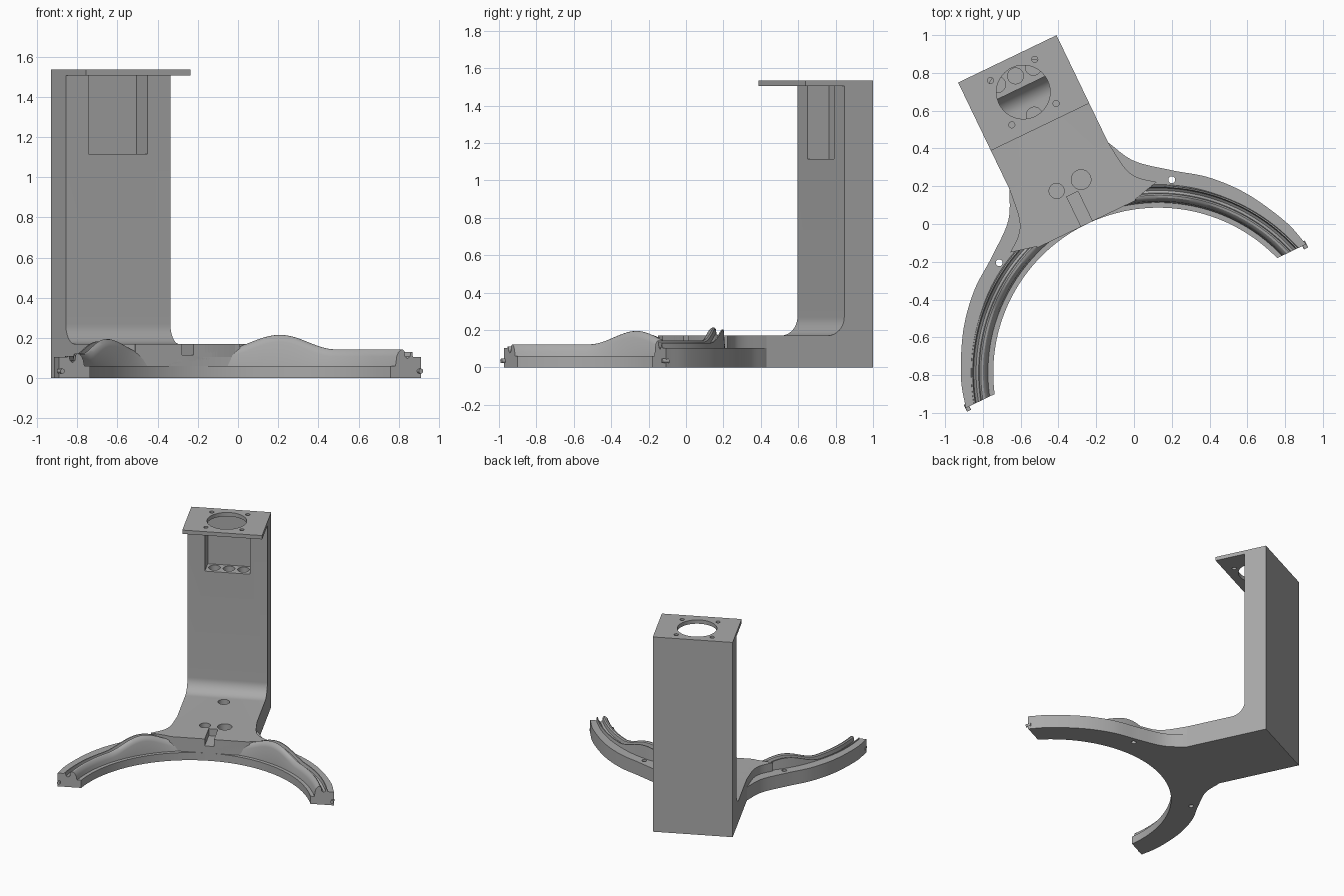
import bpy, bmesh
from math import sin, cos, acos, pi, radians
from mathutils import Matrix, Vector

if "Cube" in bpy.data.objects:
    bpy.data.objects.remove(bpy.data.objects["Cube"], do_unlink=True)

# Working frame: u across, v towards the back, origin at the front of the base
FRAME = Matrix.Translation((-0.25, 0, 0)) @ Matrix.Rotation(radians(25.7), 4, 'Z')
RING_R, END_V, HALF = 0.874, -0.6, 0.289
CENTRE_V = -RING_R

grey = bpy.data.materials.new("plain grey")
grey.use_nodes = True
grey.diffuse_color = (0.4, 0.4, 0.4, 1)
grey.node_tree.nodes["Principled BSDF"].inputs["Base Color"].default_value = (0.4, 0.4, 0.4, 1)


def finish(name, bm):
    bmesh.ops.recalc_face_normals(bm, faces=bm.faces[:])
    mesh = bpy.data.meshes.new(name)
    bm.to_mesh(mesh)
    bm.free()
    mesh.transform(FRAME)
    mesh.materials.append(grey)
    obj = bpy.data.objects.new(name, mesh)
    bpy.context.scene.collection.objects.link(obj)
    return obj


def prism(name, points, shift):
    """Extrude a closed outline of 3D points along a vector."""
    bm = bmesh.new()
    face = bm.faces.new([bm.verts.new(p) for p in points])
    new = bmesh.ops.extrude_face_region(bm, geom=[face])["geom"]
    bmesh.ops.translate(bm, vec=shift, verts=[e for e in new if isinstance(e, bmesh.types.BMVert)])
    return finish(name, bm)


def slab(name, outline, z0, z1):
    return prism(name, [(u, v, z0) for u, v in outline], (0, 0, z1 - z0))


def box(name, u0, u1, v0, v1, z0, z1):
    return slab(name, [(u0, v0), (u1, v0), (u1, v1), (u0, v1)], z0, z1)


def drum(name, u, v, r, z0, z1, n=40):
    return slab(name, [(u + r * cos(2 * pi * i / n), v + r * sin(2 * pi * i / n))
                       for i in range(n)], z0, z1)


def spline(points, steps=8):
    """Smooth path through the given points."""
    p = [Vector(q) for q in points]
    p = [2 * p[0] - p[1]] + p + [2 * p[-1] - p[-2]]
    path = []
    for a, b, c, d in zip(p, p[1:], p[2:], p[3:]):
        for i in range(steps):
            t = i / steps
            path.append(0.5 * (2 * b + (c - a) * t + (2 * a - 5 * b + 4 * c - d) * t * t
                               + (3 * b - a - 3 * c + d) * t ** 3))
    return [tuple(q) for q in path + [p[-2]]]


def polar(r, angle):
    return (r * sin(angle), CENTRE_V + r * cos(angle))


def end_angle(r):
    return acos((END_V - CENTRE_V) / r)


def arc(r, start, steps=36):
    stop = end_angle(r)
    return [polar(r, start + (stop - start) * i / steps) for i in range(steps + 1)]


def mirrored(half):
    """Close a right-hand outline with its left-hand mirror image."""
    return half + [(-u, v) for u, v in reversed(half) if u > 1e-5]


# Base: thin curved foot, outer wall and raised platform
flare = spline([(1.0, END_V), (0.952, -0.442), (0.834, -0.225), (0.691, -0.06),
                (0.529, 0.061), (0.37, 0.193), (HALF, 0.34)])
foot = slab("curved_foot", mirrored(arc(RING_R, 0) + flare), 0, 0.06)
wall_r = 0.99
wall = slab("arm_outer_wall", mirrored(arc(wall_r, acos(RING_R / wall_r)) + flare), 0.03, 0.105)
side = spline([(0.43, 0.04), (0.35, 0.105), (0.31, 0.183), (HALF, 0.34)])
platform = slab("platform_shoulders", mirrored([(0.26, 0)] + side), 0.08, 0.17)

# Column, base and top plate as one side profile with a filleted inner corner
fillet = [(0.7 + 0.1 * sin(a), 0.27 - 0.1 * cos(a))
          for a in [pi / 2 * (1 - i / 12) for i in range(13)]]
profile = [(0, 0), (0.97, 0), (0.97, 1.535), (0.57, 1.535), (0.57, 1.505),
           (0.8, 1.505)] + fillet + [(0, 0.17)]
column = prism("column_and_top_plate", [(-HALF, v, z) for v, z in profile], (2 * HALF, 0, 0))

# Cutters: plate opening, pocket, screw holes, cable holes and slot
top_cuts = [box("pocket", -0.163, 0.163, 0.7, 0.927, 1.115, 1.505),
            drum("plate_opening", 0, 0.775, 0.142, 1.49, 1.6, 64)]
top_cuts += [drum("pocket_hole", u, 0.87, 0.042, 0.95, 1.2) for u in (-0.105, 0, 0.105)]
top_cuts += [drum("screw_hole", u, 0.775 + w, 0.016, 1.42, 1.6, 20)
             for u in (-0.13, 0.13) for w in (-0.13, 0.13)]
base_cuts = [drum("base_hole", u, v, r, 0.05, 0.3)
             for u, v, r in ((-0.068, 0.227, 0.04), (0.075, 0.225, 0.052), (0, 0.64, 0.042))]
base_cuts.append(box("front_slot", -0.033, 0.033, -0.1, 0.176, 0.115, 0.3))
arm_cuts = [drum("arm_hole", s * 0.507, 0.016, 0.018, -0.1, 0.3, 20) for s in (-1, 1)]


def cut(obj, cutters):
    bpy.context.view_layer.objects.active = obj
    for c in cutters:
        mod = obj.modifiers.new("cut", 'BOOLEAN')
        mod.operation, mod.solver, mod.object = 'DIFFERENCE', 'EXACT', c
        bpy.ops.object.modifier_apply(modifier=mod.name)


cut(column, top_cuts + base_cuts)
cut(wall, base_cuts + arm_cuts)
cut(foot, base_cuts[:3] + arm_cuts)
cut(platform, base_cuts)
for c in top_cuts + base_cuts + arm_cuts:
    bpy.data.objects.remove(c, do_unlink=True)


def rail(name, sign, height):
    """Grooved guide rail that humps up next to the platform."""
    section = [(0.9, 0), (0.908, -0.035), (0.916, -0.015), (0.928, -0.003), (0.94, 0),
               (0.948, -0.008), (0.952, -0.035), (0.965, -0.046), (0.978, -0.036),
               (0.983, -0.012), (0.99, -0.012), (1.0, 0)]
    start, peak, spread, steps = radians(13), radians(30.5), radians(17.5), 56
    bm = bmesh.new()
    rings = []
    for i in range(steps + 1):
        ring = []
        for k, (r, dz) in enumerate(section):
            a = start + (end_angle(r) - start) * i / steps
            x = max(-1, min(1, (a - peak) / spread))
            z = height + 0.072 * cos(pi / 2 * x) ** 2 + dz
            if k in (0, len(section) - 1):
                z = 0.05
            u, v = polar(r, a)
            ring.append(bm.verts.new((sign * u, v, z)))
        rings.append(ring)
    n = len(section)
    for a, b in zip(rings, rings[1:]):
        for k in range(n):
            bm.faces.new((a[k], a[(k + 1) % n], b[(k + 1) % n], b[k]))
    bm.faces.new(rings[0])
    bm.faces.new(rings[-1])
    return finish(name, bm)


parts = [foot, wall, platform, column,
         rail("left_rail", 1, 0.143), rail("right_rail", -1, 0.123)]

# Small locating pegs on the arm ends
for label, s in (("left", 1), ("right", -1)):
    ring = [(s * 0.99 + 0.012 * cos(i * pi / 8), END_V + 0.02, 0.035 + 0.012 * sin(i * pi / 8))
            for i in range(16)]
    parts.append(prism(label + "_end_peg", ring, (0, -0.04, 0)))

bpy.ops.object.select_all(action='DESELECT')
for p in parts:
    p.select_set(True)
bpy.context.view_layer.objects.active = column
bpy.ops.object.shade_smooth_by_angle(angle=radians(30))
